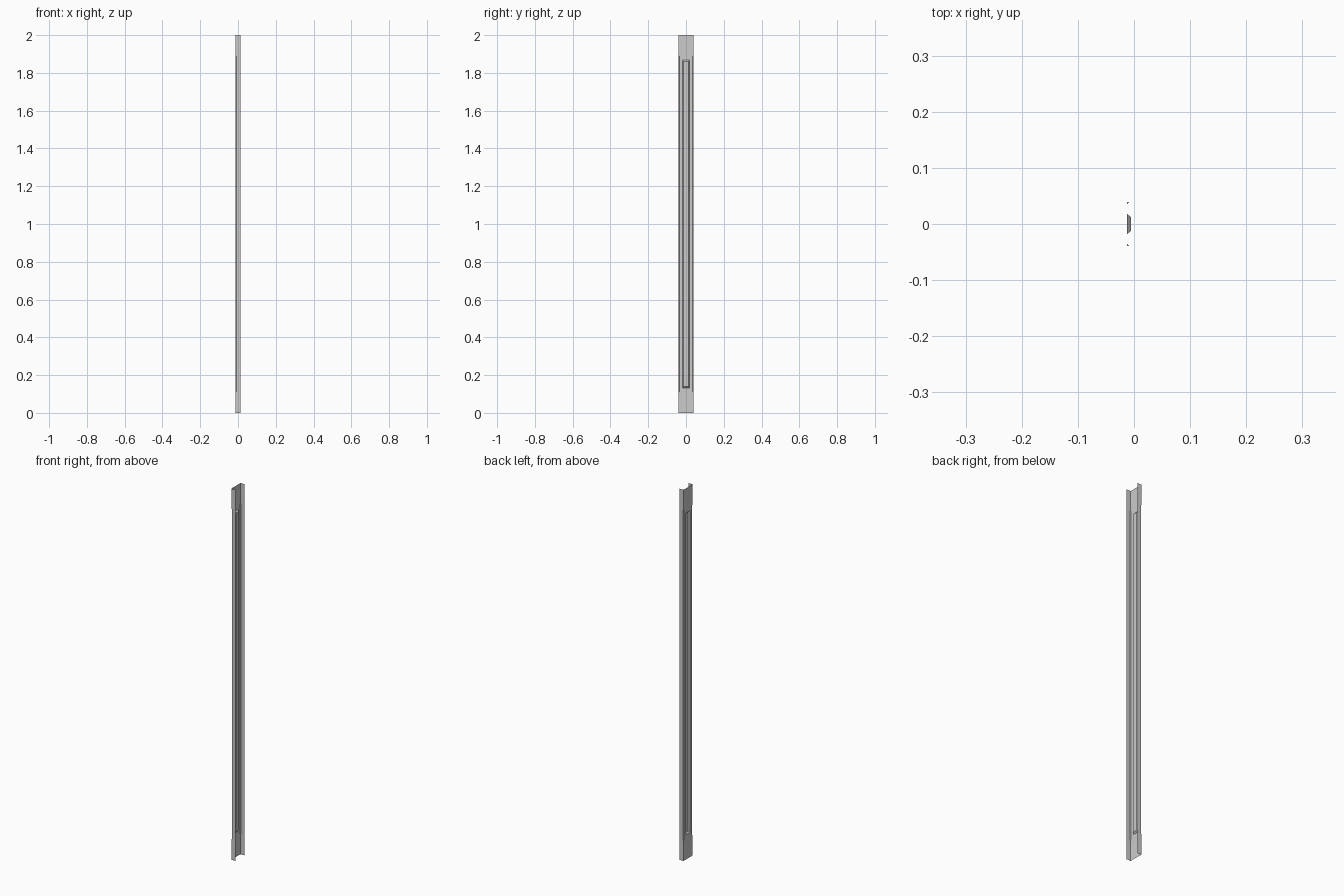
import bpy

if "Cube" in bpy.data.objects:
    bpy.data.objects.remove(bpy.data.objects["Cube"])

H = 2.0                      # post height
D = 0.0125                   # half depth (x)
W = 0.039                    # half width (y)
C = 0.0038                   # corner chamfer
Z0, Z1 = 0.11, H - 0.11      # chamfered span
P, Q = 0.018, 0.012          # rib half width at base and crest
B0, B1 = 0.133, H - 0.133    # rib span
S = 0.008                    # rib end slope
R = -0.005                   # rib crest x


def sheet(name, polys):
    """Thin sheet part from half-side polygons, mirrored across y."""
    verts, faces = [], []
    for poly in polys:
        ids = []
        for p in poly:
            if p not in verts:
                verts.append(p)
            ids.append(verts.index(p))
        faces.append(ids)
    me = bpy.data.meshes.new(name)
    me.from_pydata(verts, [], faces)
    ob = bpy.data.objects.new(name, me)
    bpy.context.collection.objects.link(ob)
    m = ob.modifiers.new("mirror", 'MIRROR')
    m.use_axis = (False, True, False)
    m.merge_threshold = 0.0001
    return ob


# web: flat back plate, notched at the chamfers and open behind the rib
w = W - C
sheet("web", [[(-D, y, z) for y, z in poly] for poly in (
    [(0, 0), (W, 0), (W, Z0), (w, Z0), (P, B0), (0, B0)],
    [(w, Z0), (w, Z1), (P, B1), (P, B0)],
    [(w, Z1), (W, Z1), (W, H), (0, H), (0, B1), (P, B1)],
)])

# flanges: side walls with square ends
e = -D + C
sheet("flange", [[(x, W, z) for x, z in poly] for poly in (
    [(-D, 0), (D, 0), (D, Z0), (e, Z0), (-D, Z0)],
    [(e, Z0), (D, Z0), (D, Z1), (e, Z1)],
    [(-D, Z1), (e, Z1), (D, Z1), (D, H), (-D, H)],
)])

# chamfered corners with small closing triangles
sheet("corner_chamfer", [
    [(-D, w, Z0), (e, W, Z0), (e, W, Z1), (-D, w, Z1)],
    [(-D, w, Z0), (-D, W, Z0), (e, W, Z0)],
    [(-D, w, Z1), (e, W, Z1), (-D, W, Z1)],
])

# rib: raised trapezoid pressed out of the web
sheet("rib", [
    [(R, 0, B0 + S), (R, Q, B0 + S), (R, Q, B1 - S), (R, 0, B1 - S)],
    [(R, Q, B0 + S), (-D, P, B0), (-D, P, B1), (R, Q, B1 - S)],
    [(-D, 0, B0), (-D, P, B0), (R, Q, B0 + S), (R, 0, B0 + S)],
    [(-D, 0, B1), (R, 0, B1 - S), (R, Q, B1 - S), (-D, P, B1)],
])
